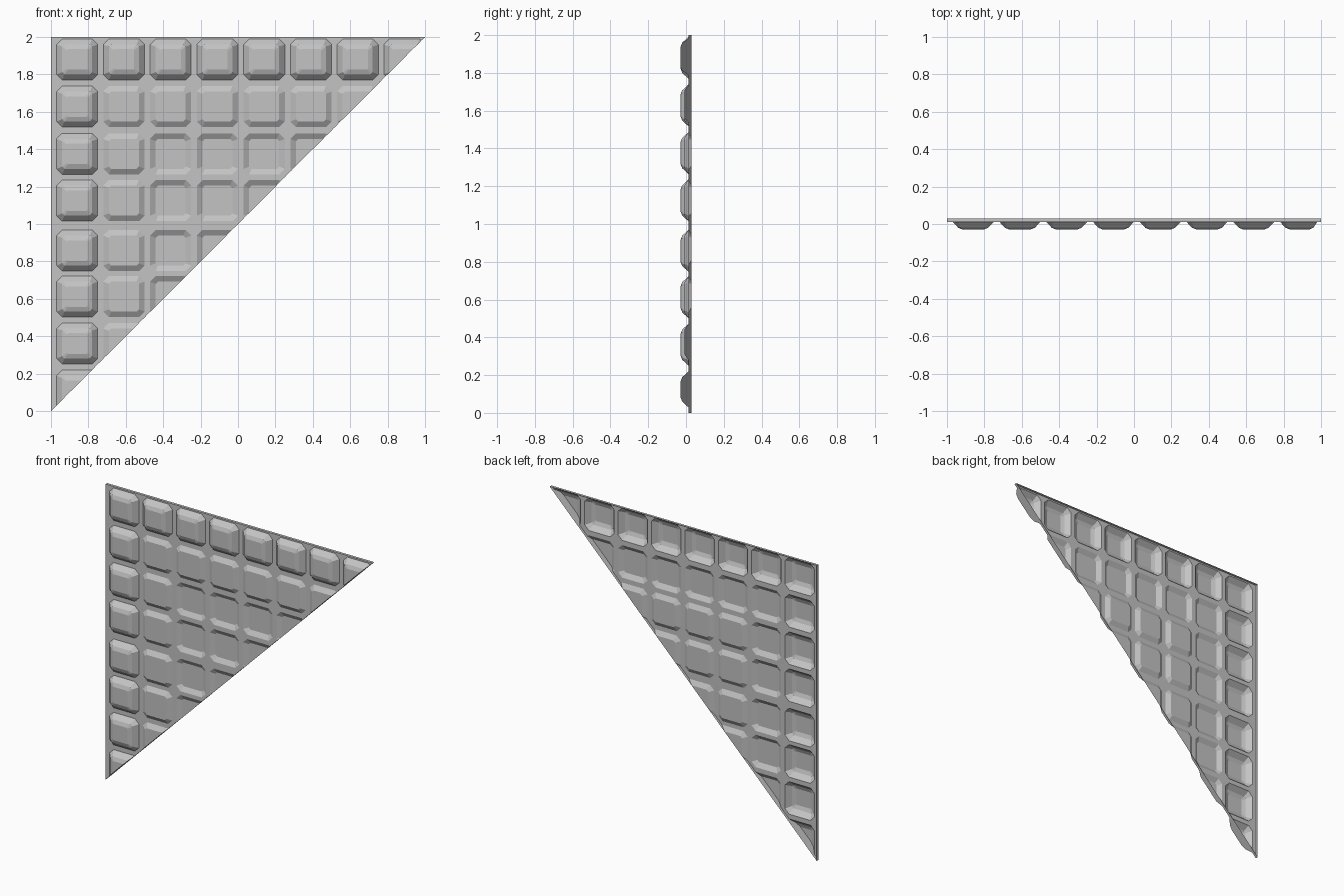
import bpy, bmesh
from mathutils import Vector

cube = bpy.data.objects.get("Cube")
if cube:
    bpy.data.objects.remove(cube)

grey = bpy.data.materials.new("plain_grey")
grey.use_nodes = True
colour = (0.55, 0.55, 0.55, 1)
grey.diffuse_color = colour
grey.node_tree.nodes["Principled BSDF"].inputs["Base Color"].default_value = colour

SHEET_Y, RIM_Y = 0.012, 0.03
CELL = 0.22
lefts = [-0.97 + 0.25 * i for i in range(8)]
tops = [1.99, 1.738, 1.485, 1.235, 0.968, 0.722, 0.471, 0.219]

# Borders between neighbouring cells, halfway across each gap
x_lines = [-1] + [x - 0.015 for x in lefts[1:]] + [1.02]
z_lines = [2] + [z + 0.015 for z in tops[1:]] + [-0.02]

# Pad tiers as (inset, corner cut, y), from the outer edges inwards
PADS = [
    [(0.03, 0.012, -0.02), (0.055, 0.006, -0.03)],
    [(0.03, 0.012, -0.008)],
    [(0.03, 0.012, 0.03)],
]

bm = bmesh.new()


def octagon(left, top, inset, cut, y):
    """Ring of eight vertices: a square with its corners cut off."""
    x0, x1 = left + inset, left + CELL - inset
    z0, z1 = top - CELL + inset, top - inset
    points = [(x0 + cut, z0), (x1 - cut, z0), (x1, z0 + cut), (x1, z1 - cut),
              (x1 - cut, z1), (x0 + cut, z1), (x0, z1 - cut), (x0, z0 + cut)]
    return [bm.verts.new((x, y, z)) for x, z in points]


def pressed_cell(col, row):
    """Flat border around a pad: high at the edges, low next, then sunken."""
    left, top = lefts[col], tops[row]
    x0, x1 = x_lines[col:col + 2]
    z1, z0 = z_lines[row:row + 2]
    corners = [bm.verts.new((x, SHEET_Y, z))
               for x, z in ((x0, z0), (x1, z0), (x1, z1), (x0, z1))]
    ring = octagon(left, top, 0, 0.03, SHEET_Y)
    for i in range(4):
        a, b = corners[i], corners[(i + 1) % 4]
        bm.faces.new((a, b, ring[2 * i + 1], ring[2 * i]))
        bm.faces.new((b, ring[(2 * i + 2) % 8], ring[2 * i + 1]))
    for inset, cut, y in PADS[min(row, col, 2)]:
        upper = octagon(left, top, inset, cut, y)
        for i in range(8):
            j = (i + 1) % 8
            bm.faces.new((ring[i], ring[j], upper[j], upper[i]))
        ring = upper
    bm.faces.new(ring)


# Embossed sheet, trimmed along the diagonal
for row in range(8):
    for col in range(8):
        if row + col < 9:
            pressed_cell(col, row)
bmesh.ops.remove_doubles(bm, verts=bm.verts, dist=0.0005)
bmesh.ops.bisect_plane(bm, geom=bm.verts[:] + bm.edges[:] + bm.faces[:],
                       plane_co=Vector((0, 0, 1)), plane_no=Vector((1, 0, -1)),
                       clear_outer=True)

# Rim folded back along all three outer edges
border = [e for e in bm.edges if e.is_boundary]
rim = bmesh.ops.extrude_edge_only(bm, edges=border)["geom"]
for v in rim:
    if isinstance(v, bmesh.types.BMVert):
        v.co.y = RIM_Y

mesh = bpy.data.meshes.new("embossed_panel")
bm.to_mesh(mesh)
bm.free()
mesh.materials.append(grey)
panel = bpy.data.objects.new("embossed_panel", mesh)
bpy.context.collection.objects.link(panel)
